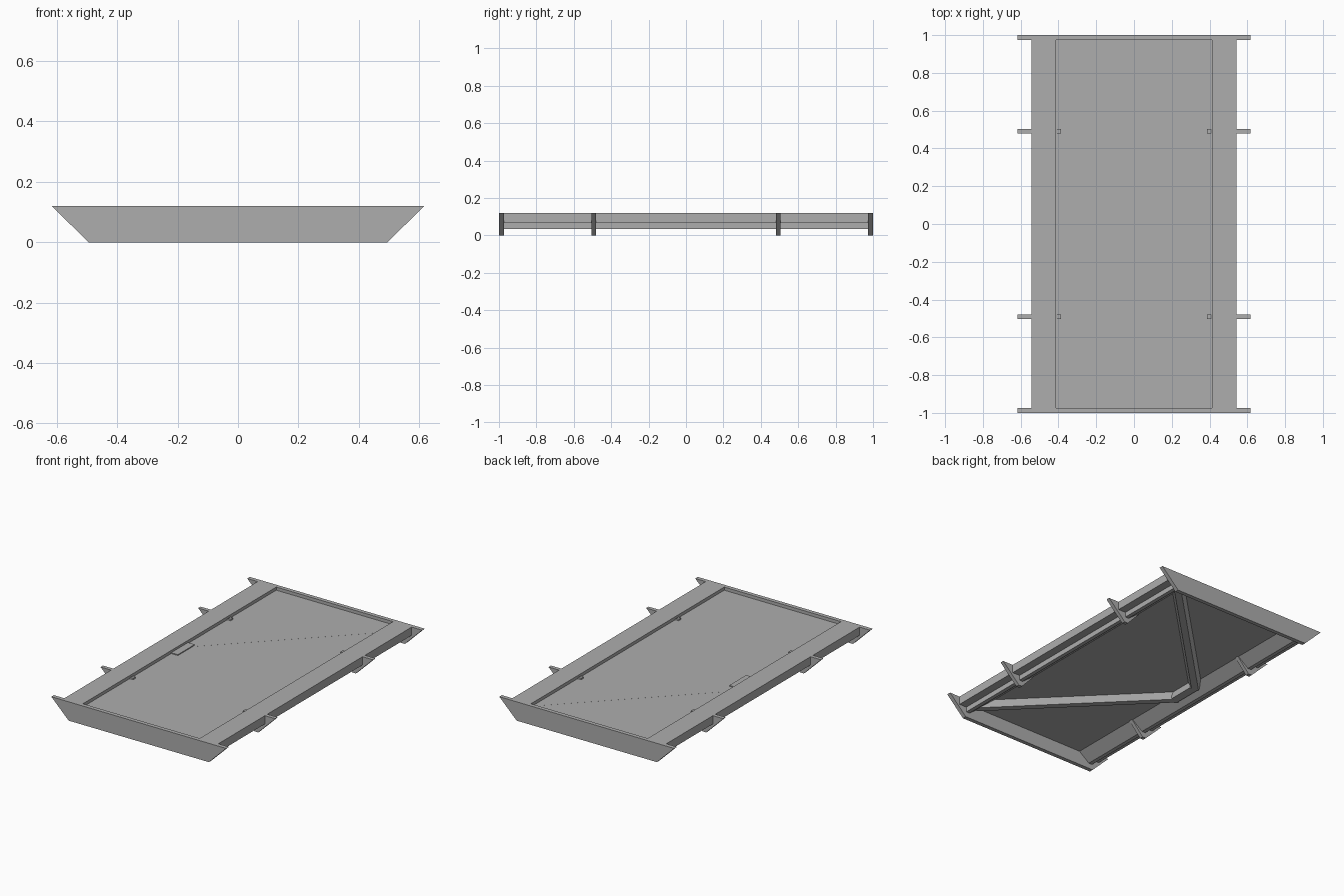
import bpy, bmesh, math
from mathutils import Matrix, Vector

if "Cube" in bpy.data.objects:
    bpy.data.objects.remove(bpy.data.objects["Cube"])

# Dark grey for every part
GREY = bpy.data.materials.new("dark_grey")
GREY.diffuse_color = (0.42, 0.42, 0.42, 1)
GREY.use_nodes = True
GREY.node_tree.nodes["Principled BSDF"].inputs["Base Color"].default_value = GREY.diffuse_color


def extrude_profile(name, pts, length, matrix):
    """Extrude a closed 2D profile (local x, z) along local y, centred."""
    bm = bmesh.new()
    a = [bm.verts.new((x, -length / 2, z)) for x, z in pts]
    b = [bm.verts.new((x, length / 2, z)) for x, z in pts]
    bm.faces.new(a)
    bm.faces.new(b[::-1])
    n = len(pts)
    for i in range(n):
        j = (i + 1) % n
        bm.faces.new((a[i], b[i], b[j], a[j]))
    bm.transform(matrix)
    bmesh.ops.recalc_face_normals(bm, faces=bm.faces)
    mesh = bpy.data.meshes.new(name)
    bm.to_mesh(mesh)
    bm.free()
    mesh.materials.append(GREY)
    obj = bpy.data.objects.new(name, mesh)
    bpy.context.collection.objects.link(obj)
    return obj


def rect(x0, x1, z0, z1):
    return [(x0, z0), (x1, z0), (x1, z1), (x0, z1)]


def at(x, y, z=0):
    return Matrix.Translation((x, y, z))


# Floor panel
extrude_profile("deck_panel", rect(-0.42, 0.42, 0.09, 0.10), 1.96, at(0, 0))

# Trapezoid end plates
END = [(-0.495, 0), (0.495, 0), (0.617, 0.12), (-0.617, 0.12)]
for side, y in (("front", -0.987), ("back", 0.987)):
    extrude_profile(side + "_end_plate", END, 0.026, at(0, y))

# Stepped side rails with a sloped inner underside, and V-shaped brackets
RAIL = [(0.39, 0.092), (0.465, 0.035), (0.49, 0.035), (0.49, 0.067),
        (0.543, 0.067), (0.543, 0.12), (0.412, 0.12), (0.412, 0.092)]
BRACKET = [(0.617, 0.12), (0.495, 0), (0.47, 0), (0.387, 0.09),
           (0.387, 0.11), (0.405, 0.11), (0.45, 0.08), (0.50, 0.08), (0.54, 0.12)]
for side, s in (("right", 1), ("left", -1)):
    flip = Matrix.Diagonal((s, 1, 1, 1))
    extrude_profile(side + "_side_rail", RAIL, 1.95, flip)
    for end, y in (("front", -0.492), ("back", 0.492)):
        extrude_profile(f"{side}_{end}_bracket", BRACKET, 0.024, at(0, y) @ flip)

# Diagonal braces under the panel, tapering downward
BRACE = [(-0.043, 0.1003), (-0.02, 0.05), (0.02, 0.05), (0.043, 0.1003)]
for end, s in (("front", -1), ("back", 1)):
    p, q = Vector((-0.41, s * 0.08, 0)), Vector((0.445, s * 0.935, 0))
    d = q - p
    turn = Matrix.Rotation(math.atan2(-d.x, d.y), 4, 'Z')
    extrude_profile(end + "_diagonal_brace", BRACE, d.length,
                    Matrix.Translation((p + q) / 2) @ turn)

# Block where the braces meet
extrude_profile("brace_joint_block", rect(-0.42, -0.365, 0.05, 0.106), 0.17, at(0, 0))
